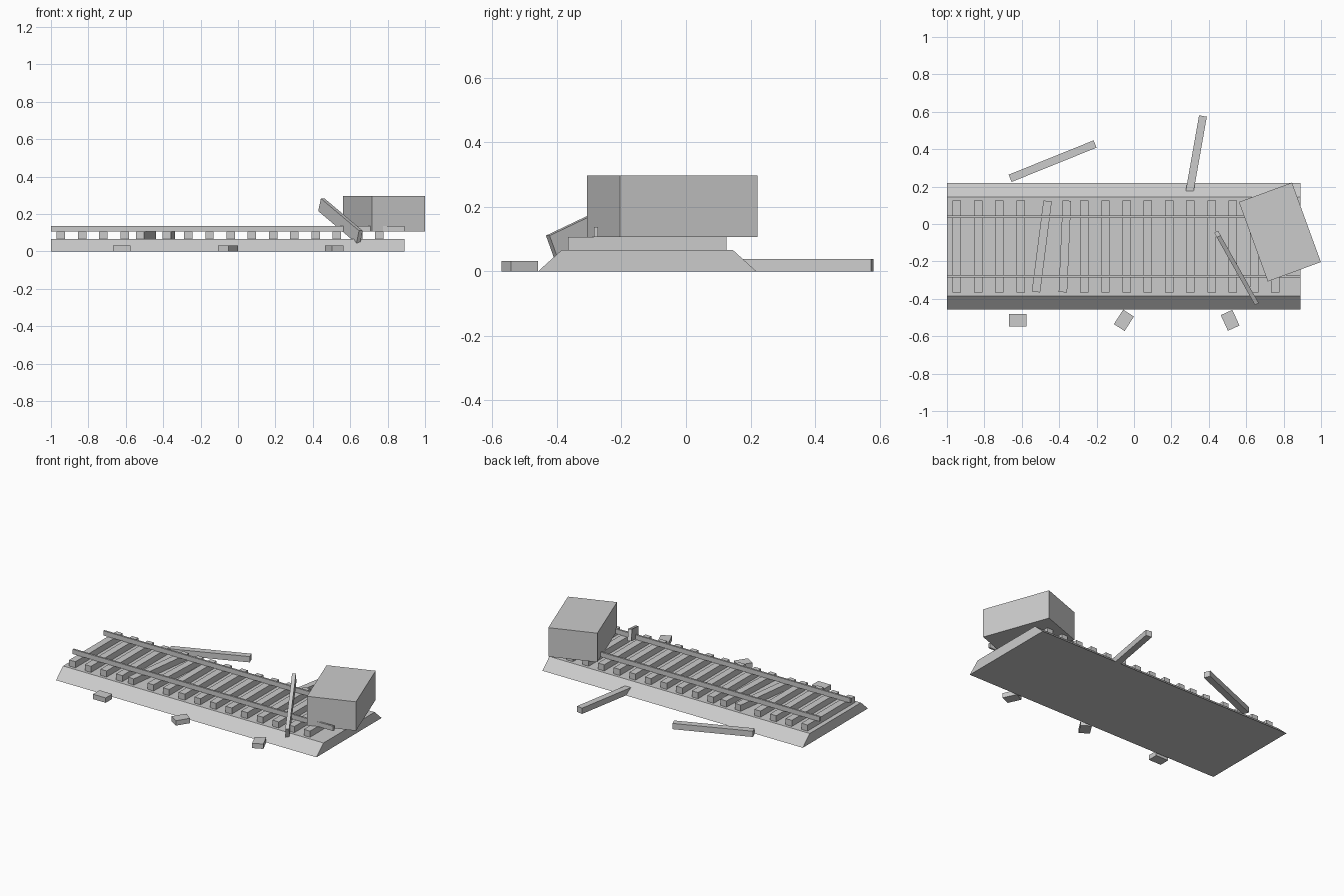
import bpy
import bmesh
from math import radians
from mathutils import Matrix, Vector

cube = bpy.data.objects.get("Cube")
if cube:
    bpy.data.objects.remove(cube, do_unlink=True)

GREY = (0.6, 0.6, 0.6, 1)
grey = bpy.data.materials.new("plain grey")
grey.use_nodes = True
grey.diffuse_color = GREY
grey.node_tree.nodes["Principled BSDF"].inputs["Base Color"].default_value = GREY


def add_object(name, bm):
    bmesh.ops.recalc_face_normals(bm, faces=bm.faces)
    mesh = bpy.data.meshes.new(name)
    bm.to_mesh(mesh)
    bm.free()
    mesh.materials.append(grey)
    obj = bpy.data.objects.new(name, mesh)
    bpy.context.collection.objects.link(obj)
    return obj


def block(name, size, centre, turn=0.0, pitch=0.0):
    """Box turned about z after being pitched about its own y axis."""
    bm = bmesh.new()
    bmesh.ops.create_cube(bm, size=1, matrix=Matrix.Diagonal((*size, 1)))
    obj = add_object(name, bm)
    obj.location = centre
    obj.rotation_euler = (0, pitch, turn)
    return obj


TRACK_Y = -0.12
BED_TOP = 0.066
TIE_TOP = 0.106
START, END = -1.0, 0.89
MID, LENGTH = (START + END) / 2, END - START

# Ballast bed: trapezoid profile extruded along the track
bm = bmesh.new()
profile = [(-0.338, 0), (0.338, 0), (0.265, BED_TOP), (-0.265, BED_TOP)]
face = bm.faces.new([bm.verts.new((START, TRACK_Y + y, z)) for y, z in profile])
new = bmesh.ops.extrude_face_region(bm, geom=[face])["geom"]
bmesh.ops.translate(bm, vec=Vector((LENGTH, 0, 0)),
                    verts=[v for v in new if isinstance(v, bmesh.types.BMVert)])
add_object("ballast_bed", bm)

# Sleepers, two of them knocked askew
TIE = (0.045, 0.49, TIE_TOP - BED_TOP)
askew = {4: (0, -7.3), 5: (0.01, -2.5)}
for i in range(16):
    shift, angle = askew.get(i, (0, 0))
    block(f"sleeper_{i + 1}", TIE,
          (-0.947 + 0.1135 * i + shift, TRACK_Y, (BED_TOP + TIE_TOP) / 2),
          radians(angle))

# Rails
for name, side in (("front_rail", -1), ("back_rail", 1)):
    block(name, (LENGTH, 0.012, 0.031), (MID, TRACK_Y + side * 0.159, TIE_TOP + 0.0155))

# Crate sitting across the track
block("crate", (0.302, 0.452, 0.19), (0.78, -0.043, TIE_TOP + 0.095), radians(20))

# Plank leaning against the crate
block("leaning_plank", (0.45, 0.023, 0.073), (0.548, -0.235, 0.163),
      radians(119.4), radians(-22.5))

# Loose sleepers lying behind the bed
for name, x, angle in (("loose_sleeper_right", -0.435, 22), ("loose_sleeper_left", 0.326, 80)):
    block(name, (0.49, 0.042, 0.038), (x, 0.336, 0.019), radians(angle))

# Small blocks scattered in front
for i in range(3):
    block(f"rubble_block_{i + 1}", (0.092, 0.068, 0.032),
          (-0.622 + 0.568 * i, -0.515, 0.016), i)
